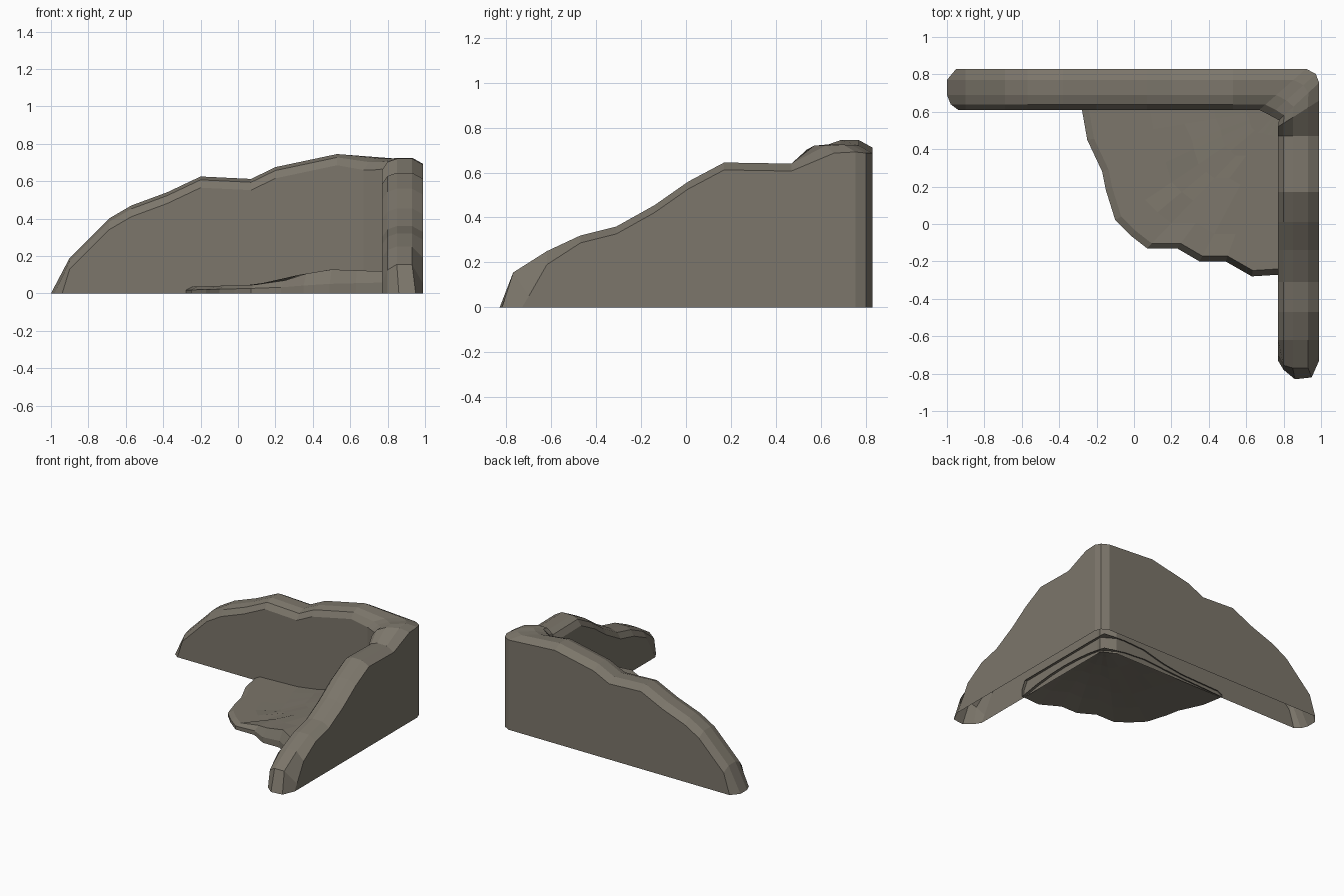
import bpy, bmesh, math
from mathutils import Vector

if "Cube" in bpy.data.objects:
    bpy.data.objects.remove(bpy.data.objects["Cube"])

stone = bpy.data.materials.new("weathered stone")
stone.diffuse_color = (0.2, 0.18, 0.145, 1)
stone.use_nodes = True
stone.node_tree.nodes["Principled BSDF"].inputs["Base Color"].default_value = stone.diffuse_color


def finish(bm, name):
    bmesh.ops.remove_doubles(bm, verts=bm.verts, dist=1e-4)
    bmesh.ops.dissolve_degenerate(bm, dist=1e-4, edges=bm.edges)
    bmesh.ops.recalc_face_normals(bm, faces=bm.faces)
    me = bpy.data.meshes.new(name)
    bm.to_mesh(me)
    bm.free()
    me.materials.append(stone)
    ob = bpy.data.objects.new(name, me)
    bpy.context.collection.objects.link(ob)
    return ob


def interp(table, x):
    for (x0, z0), (x1, z1) in zip(table, table[1:]):
        if x <= x1:
            return z0 + (z1 - z0) * max(0, (x - x0) / (x1 - x0))
    return table[-1][1]


# ---- Corner wall: one worn cross-section swept round the L, open underneath ----
# position across the thickness (0 inner, 1 outer), drop below the crest
CREST = [(0, 0.06), (0.13, 0.018), (0.36, 0), (0.73, 0), (1, 0.033)]
back = [(-0.9, 0.19), (-0.69, 0.4), (-0.57, 0.47), (-0.38, 0.54), (-0.2, 0.625),
        (0.07, 0.612), (0.2, 0.675), (0.53, 0.745)]
side = [(0.47, 0.64), (0.17, 0.645), (0.01, 0.56), (-0.14, 0.455), (-0.31, 0.36),
        (-0.47, 0.32), (-0.62, 0.25), (-0.77, 0.155)]

stations = [((x, 0.61), (x, 0.83), h) for x, h in back]
stations += [((0.67, 0.61), (0.92, 0.83), 0.72), ((0.725, 0.582), (0.972, 0.802), 0.72),
             ((0.775, 0.555), (0.99, 0.755), 0.725), ((0.77, 0.52), (0.99, 0.66), 0.72)]
stations += [((0.77, y), (0.99, y), h) for y, h in side]

sections = []
for inner, outer, h in stations:
    a, b = Vector(inner), Vector(outer)
    pts = [(*a, 0)]
    pts += [(*a.lerp(b, t), h - d) for t, d in CREST]
    pts.append((*b, 0))
    sections.append(pts)

# pull the shoulders down and back at both wall ends
last = sections[-1]
for i, y, z in ((0, -0.73, 0), (1, -0.7, 0.05), (2, -0.755, 0.125), (5, -0.7, 0.05), (6, -0.73, 0)):
    last[i] = (last[i][0], y, z)
x, y, z = sections[-2][5]
sections[-2][5] = (x, y, 0.19)
sections[0][0] = (-0.935, 0.61, 0)
sections[0][6] = (-0.945, 0.83, 0)

# rounded feet where the walls run down to the ground
foot_l = [(-0.94, 0.61, 0), (-0.98, 0.64, 0), (-1, 0.69, 0), (-1, 0.77, 0), (-0.95, 0.83, 0)]
foot_r = [(0.77, -0.73, 0), (0.8, -0.78, 0), (0.86, -0.83, 0), (0.95, -0.82, 0), (0.99, -0.73, 0)]
sections.insert(0, [foot_l[0]] + foot_l + [foot_l[-1]])
sections.append([foot_r[0]] + foot_r + [foot_r[-1]])

bm = bmesh.new()
rows = [[bm.verts.new(p) for p in s] for s in sections]
for r0, r1 in zip(rows, rows[1:]):
    for i in range(6):
        bm.faces.new((r0[i], r0[i + 1], r1[i + 1], r1[i]))
finish(bm, "corner_wall")

# ---- Floor patch: broken edge rings shrinking into the inner corner ----
edge = [(-0.28, 0.62), (-0.25, 0.45), (-0.17, 0.28), (-0.15, 0.18), (-0.1, 0.02),
        (-0.02, -0.06), (0.07, -0.13), (0.23, -0.13), (0.35, -0.2), (0.49, -0.2),
        (0.63, -0.28), (0.79, -0.27)]
TOP = [(-0.28, 0.035), (0.2, 0.05), (0.33, 0.1), (0.5, 0.128), (0.85, 0.115)]
RIM = [(-0.28, 0.018), (0.2, 0.03), (0.45, 0.05), (0.85, 0.06)]
corner = Vector((0.79, 0.62))
SCALES = (0.82, 0.66, 0.5, 0.34, 0.18)

bm = bmesh.new()


def ring(k, height):
    pts = [corner.lerp(Vector(e), k) for e in edge]
    return [bm.verts.new((*p, height(p.x))) for p in pts]


def top(x):
    return interp(TOP, x)


# underside is a shallow hollow, then the rim, then the walked-on top
rings = [ring(k, lambda x, k=k: 1.6 * k * (1 - k) * top(x)) for k in reversed(SCALES)]
rings += [ring(1, lambda x: 0), ring(1, lambda x: interp(RIM, x))]
rings += [ring(k, top) for k in (0.965,) + SCALES]
for r0, r1 in zip(rings, rings[1:]):
    for i in range(len(edge) - 1):
        bm.faces.new((r0[i], r0[i + 1], r1[i + 1], r1[i]))
for r, z in ((rings[0], 0), (rings[-1], 0.115)):
    tip = bm.verts.new((*corner, z))
    for a, b in zip(r, r[1:]):
        bm.faces.new((a, b, tip))
finish(bm, "broken_floor")
